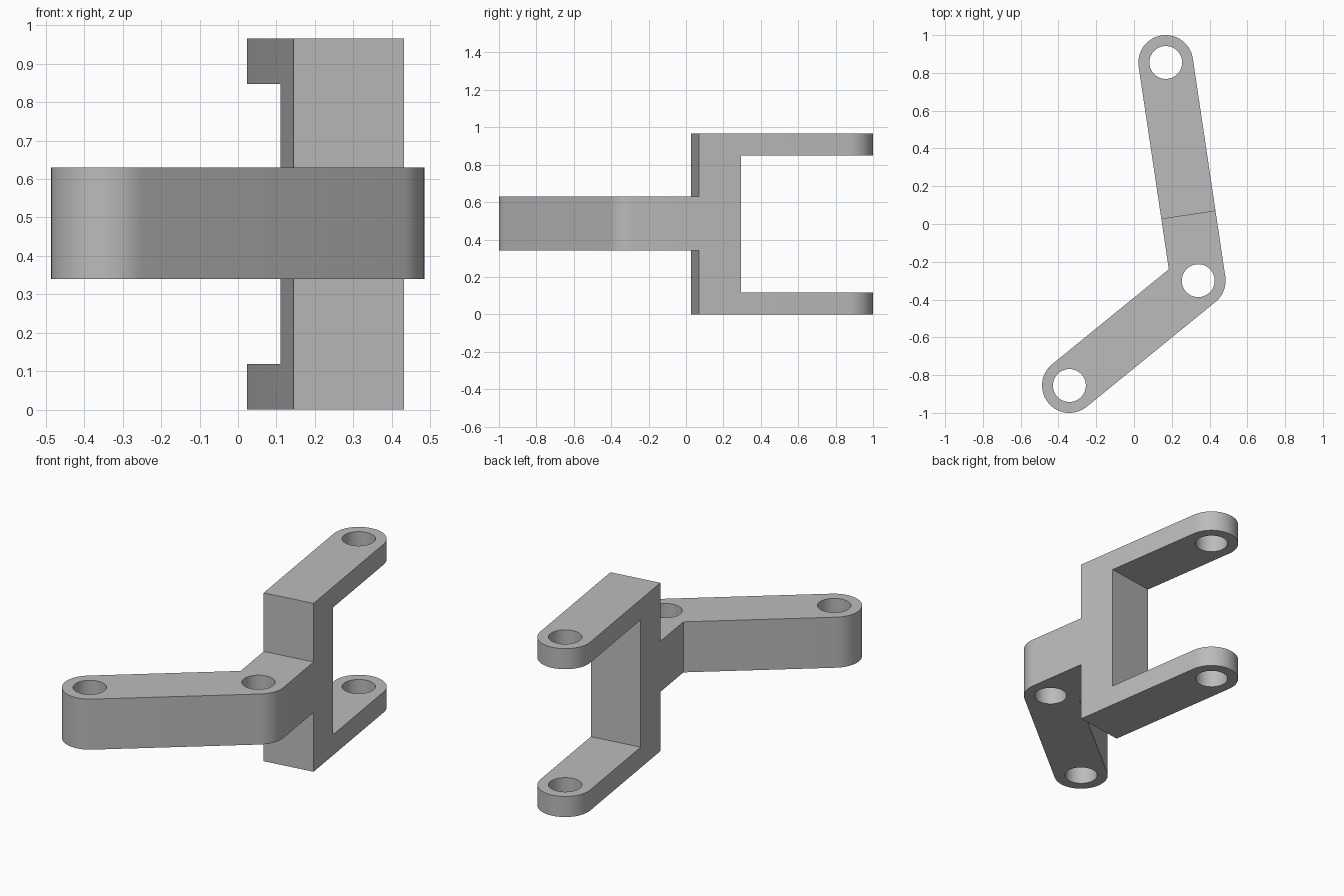
import bpy, bmesh, math
from mathutils import Vector, Matrix

if "Cube" in bpy.data.objects:
    bpy.data.objects.remove(bpy.data.objects["Cube"])

# Pivot centres in plan, and main sizes
FORK_END = Vector((0.168, 0.855))
ELBOW = Vector((0.340, -0.300))
ARM_END = Vector((-0.342, -0.855))
R, HOLE_R, HEIGHT = 0.145, 0.087, 0.966
ARM_LOW, ARM_HIGH = 0.34, 0.63
PLATE, WEB = 0.118, 0.228
SETBACK = 0.351          # elbow centre to the front of the fork

to_fork = (FORK_END - ELBOW).normalized()
to_arm = (ARM_END - ELBOW).normalized()

grey = bpy.data.materials.new("light_grey")
grey.use_nodes = True
grey.diffuse_color = (0.5, 0.5, 0.5, 1)
grey.node_tree.nodes["Principled BSDF"].inputs["Base Color"].default_value = (0.5, 0.5, 0.5, 1)


def prism(name, outline, low, high):
    bm = bmesh.new()
    face = bm.faces.new([bm.verts.new((p[0], p[1], low)) for p in outline])
    top = bmesh.ops.extrude_face_region(bm, geom=[face])["geom"]
    bmesh.ops.translate(bm, vec=(0, 0, high - low),
                        verts=[v for v in top if isinstance(v, bmesh.types.BMVert)])
    bmesh.ops.recalc_face_normals(bm, faces=bm.faces)
    mesh = bpy.data.meshes.new(name)
    bm.to_mesh(mesh)
    bm.free()
    mesh.materials.append(grey)
    ob = bpy.data.objects.new(name, mesh)
    bpy.context.collection.objects.link(ob)
    return ob


def arc(centre, start, sweep, steps, radius=R):
    return [centre + radius * Vector((math.cos(start + sweep * i / steps),
                                      math.sin(start + sweep * i / steps)))
            for i in range(steps + 1)]


def across(near, far):
    # Wide rectangle between two distances from the elbow along the fork
    side = Vector((to_fork.y, -to_fork.x)) * 2
    a, b = ELBOW + to_fork * near, ELBOW + to_fork * far
    return [a - side, a + side, b + side, b - side]


# Bent bar outline: round arm end, round outer elbow, round fork end, sharp inner corner
fork_angle = math.atan2(to_fork.y, to_fork.x)
arm_angle = math.atan2(to_arm.y, to_arm.x)
quarter = math.pi / 2
elbow_start = arm_angle + quarter
elbow_sweep = (fork_angle - quarter - elbow_start) % (2 * math.pi)
inner = ELBOW + (to_fork + to_arm) * R / math.sin(to_fork.angle(to_arm))
outline = (arc(ARM_END, arm_angle - quarter, math.pi, 24)
           + arc(ELBOW, elbow_start, elbow_sweep, 12)
           + arc(FORK_END, fork_angle - quarter, math.pi, 24) + [inner])
bracket = prism("hinge_bracket", outline, 0, HEIGHT)

# Cut the fork gap, the steps above and below the arm, and the pin holes
cutters = [
    prism("fork_gap", across(SETBACK + WEB, 3), PLATE, HEIGHT - PLATE),
    prism("upper_step", across(-3, SETBACK), ARM_HIGH, 2),
    prism("lower_step", across(-3, SETBACK), -1, ARM_LOW),
]
for name, centre in (("fork_hole", FORK_END), ("elbow_hole", ELBOW), ("arm_hole", ARM_END)):
    ring = arc(centre, 0, 2 * math.pi, 48, HOLE_R)[:-1]
    cutters.append(prism(name, ring, -1, 2))

bpy.ops.object.select_all(action='DESELECT')
bpy.context.view_layer.objects.active = bracket
bracket.select_set(True)
for cutter in cutters:
    cutter.hide_render = True
    cut = bracket.modifiers.new(cutter.name, 'BOOLEAN')
    cut.operation, cut.solver, cut.object = 'DIFFERENCE', 'EXACT', cutter
    bpy.ops.object.modifier_apply(modifier=cut.name)
    bpy.data.objects.remove(cutter)

bpy.ops.object.shade_smooth_by_angle(angle=math.radians(30))
